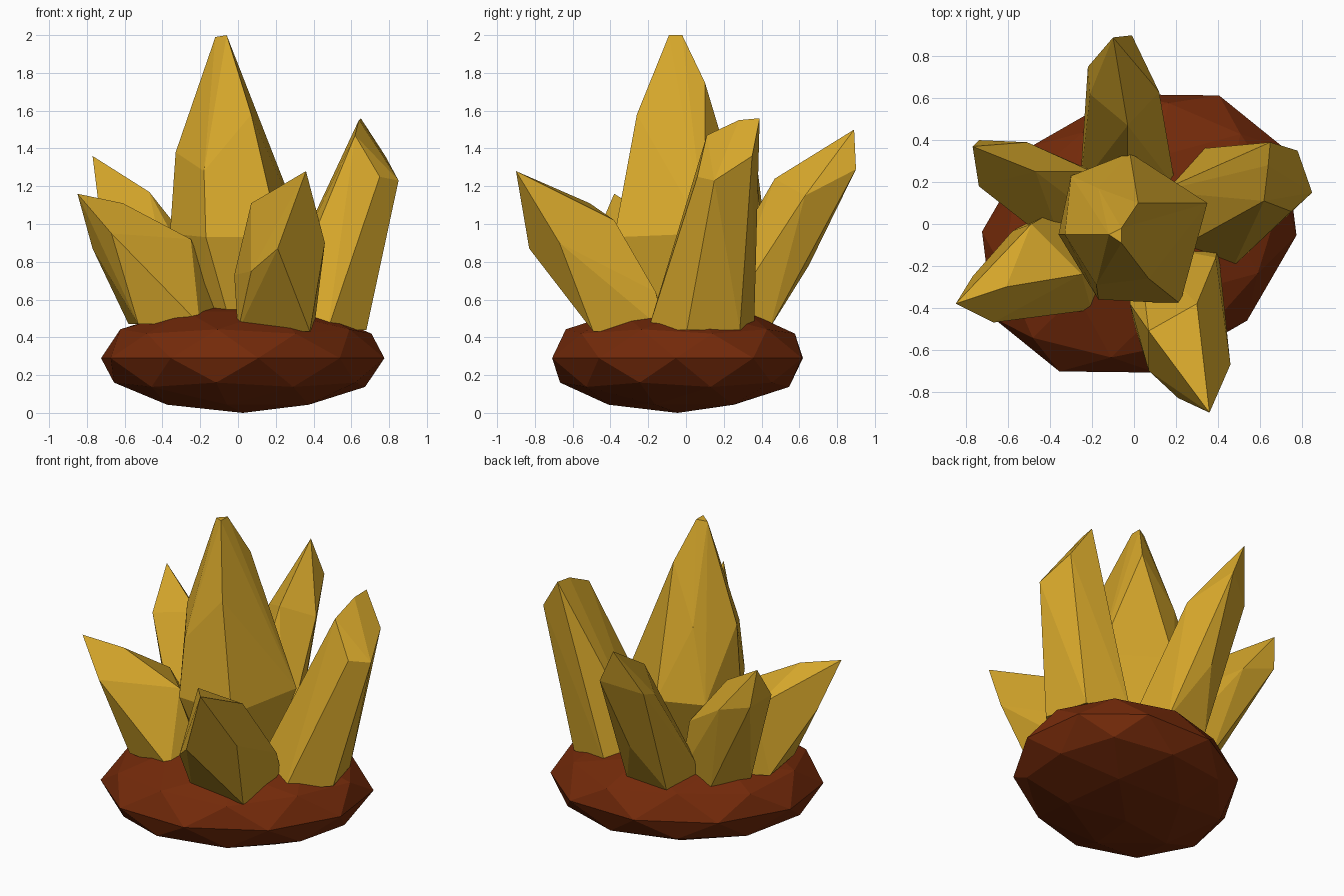
import bpy
import bmesh
from math import cos, sin, pi, radians
from mathutils import Matrix, Vector

default_cube = bpy.data.objects.get("Cube")
if default_cube:
    bpy.data.objects.remove(default_cube, do_unlink=True)


def make_material(name, colour):
    material = bpy.data.materials.new(name)
    material.use_nodes = True
    material.diffuse_color = (*colour, 1)
    shader = next(n for n in material.node_tree.nodes if n.type == "BSDF_PRINCIPLED")
    shader.inputs["Base Color"].default_value = (*colour, 1)
    shader.inputs["Roughness"].default_value = 0.8
    return material


gold = make_material("golden crystal", (0.67, 0.385, 0.024))
brown = make_material("reddish brown rock", (0.175, 0.023, 0.003))


def add_object(name, bm, material):
    bmesh.ops.recalc_face_normals(bm, faces=bm.faces)
    mesh = bpy.data.meshes.new(name)
    bm.to_mesh(mesh)
    bm.free()
    mesh.materials.append(material)
    part = bpy.data.objects.new(name, mesh)
    bpy.context.collection.objects.link(part)


def foot_ring(x, y, z, radius, sides, spin):
    """Regular polygon where a crystal is rooted in the rock."""
    angles = [radians(spin) + 2 * pi * i / sides for i in range(sides)]
    return [(x + radius * cos(a), y + radius * sin(a), z) for a in angles]


def add_crystal(name, foot, shoulder, tip):
    """Faceted shard: a buried foot, a wider shoulder and a pointed tip."""
    bm = bmesh.new()
    for point in foot + shoulder + tip:
        bm.verts.new(Vector(point))
    hull = bmesh.ops.convex_hull(bm, input=bm.verts)
    loose = set(hull["geom_interior"] + hull["geom_unused"])
    loose = [v for v in loose if isinstance(v, bmesh.types.BMVert)]
    bmesh.ops.delete(bm, geom=loose, context="VERTS")
    bmesh.ops.dissolve_limit(bm, angle_limit=radians(4), verts=bm.verts, edges=bm.edges)
    add_object(name, bm, gold)


# Squashed, slightly skewed boulder
rock = bmesh.new()
bmesh.ops.create_icosphere(rock, subdivisions=2, radius=1)
squash = Matrix(((0.75, 0.157, 0), (-0.009, 0.695, 0), (0, 0, 0.29))).to_4x4()
turn = Matrix.Rotation(radians(18), 4, "Z")
centre = Matrix.Translation((0.025, -0.045, 0.29))
bmesh.ops.transform(rock, matrix=centre @ squash @ turn, verts=rock.verts)
add_object("rock_base", rock, brown)

# Tall middle crystal, widest just above the rock
add_crystal(
    "centre_crystal",
    foot_ring(0, -0.04, 0.45, 0.2, 6, 20),
    [(0.35, 0.1, 0.95), (0.22, -0.38, 0.93), (-0.17, -0.36, 0.93),
     (-0.36, -0.05, 0.95), (-0.3, 0.23, 0.95), (-0.02, 0.34, 0.95)],
    [(-0.33, -0.05, 1.38), (-0.18, -0.29, 1.28), (0.07, -0.26, 1.58),
     (0.15, 0.03, 1.45), (0.02, 0.1, 1.75), (-0.17, 0.17, 1.4),
     (-0.12, -0.05, 1.99), (-0.06, -0.09, 2), (-0.06, -0.02, 2)],
)

# Blunt leaning crystal on the left side
add_crystal(
    "left_crystal",
    foot_ring(0.4, 0.08, 0.44, 0.29, 6, 45),
    [(0.78, 0.35, 1.36), (0.85, 0.15, 1.23), (0.75, 0.06, 1.25)],
    [(0.62, 0.11, 1.47), (0.64, 0.28, 1.55), (0.65, 0.39, 1.56)],
)

# Sharp crystal leaning forward
add_crystal(
    "front_crystal",
    foot_ring(0.2, -0.29, 0.43, 0.27, 4, 42),
    [(0.21, -0.83, 0.87), (0.46, -0.67, 0.9), (0.07, -0.7, 0.75),
     (0.07, -0.51, 1.11), (0.3, -0.38, 1.02), (0.39, -0.16, 0.64),
     (-0.02, -0.38, 0.73)],
    [(0.36, -0.9, 1.28)],
)

# Short crystal on the front right corner
add_crystal(
    "front_right_crystal",
    foot_ring(-0.33, -0.16, 0.47, 0.28, 5, 9),
    [(-0.67, -0.47, 0.95), (-0.61, -0.3, 1.11), (-0.77, -0.25, 0.87),
     (-0.25, -0.24, 0.92), (-0.49, 0, 0.9)],
    [(-0.85, -0.38, 1.16)],
)

# Crystal on the back right corner
add_crystal(
    "back_right_crystal",
    foot_ring(-0.28, 0.07, 0.46, 0.22, 5, 42),
    [(-0.74, 0.18, 1.12), (-0.74, 0.4, 1.12), (-0.51, 0.39, 1.04),
     (-0.47, 0.25, 1.17), (-0.2, 0.25, 0.83)],
    [(-0.77, 0.37, 1.36)],
)

# Crystal leaning backward
add_crystal(
    "back_crystal",
    foot_ring(-0.03, 0.25, 0.45, 0.24, 5, 54),
    [(-0.01, 0.9, 1.29), (-0.22, 0.75, 1.2), (0.12, 0.63, 1.15),
     (-0.03, 0.47, 1.24), (-0.21, 0.62, 1.15), (-0.05, 0.65, 0.78)],
    [(-0.1, 0.89, 1.5)],
)
